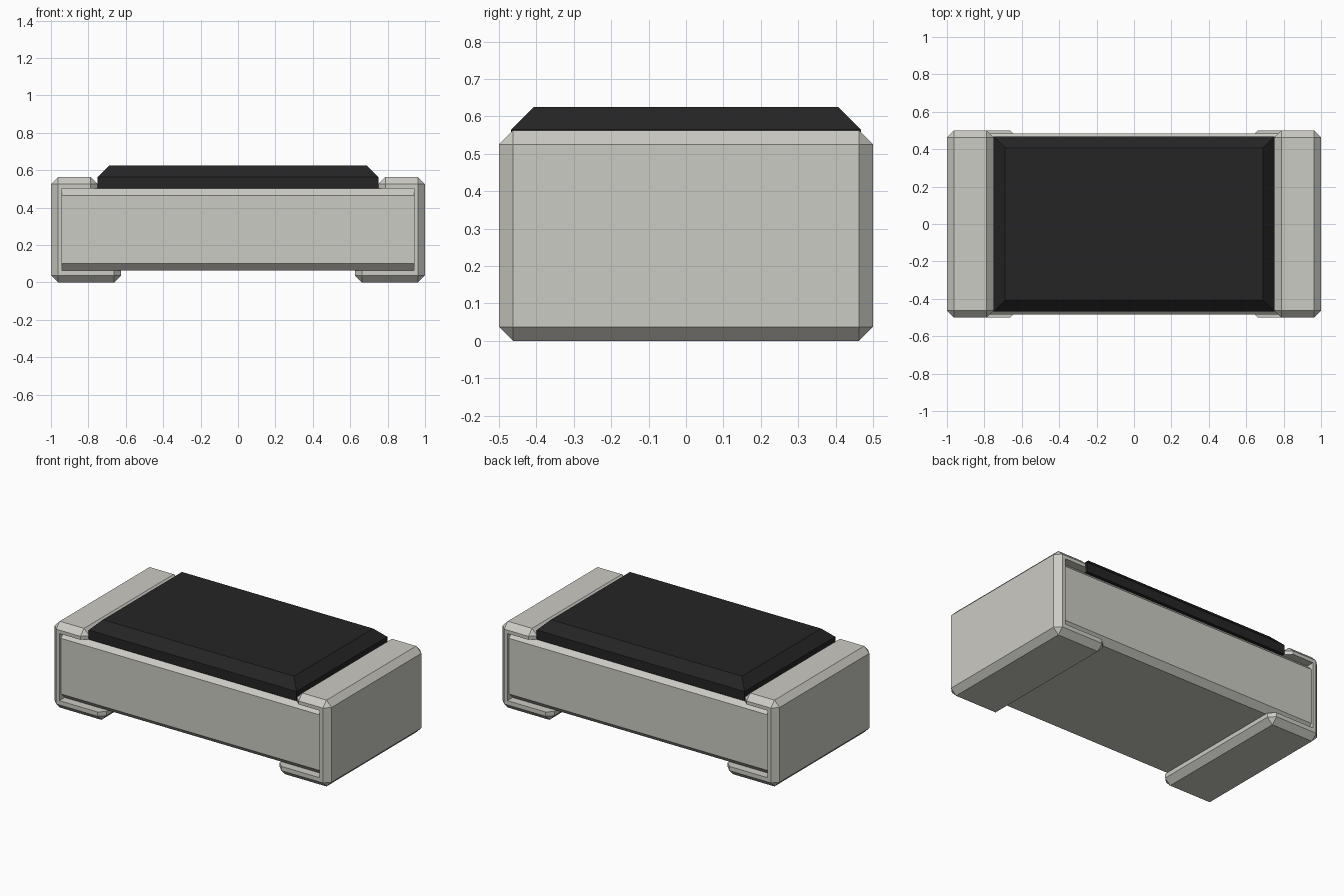
import bpy
import bmesh

default = bpy.data.objects.get("Cube")
if default:
    bpy.data.objects.remove(default, do_unlink=True)


def make_material(name, rgb):
    mat = bpy.data.materials.new(name)
    mat.use_nodes = True
    color = (*rgb, 1.0)
    mat.diffuse_color = color
    mat.node_tree.nodes["Principled BSDF"].inputs["Base Color"].default_value = color
    return mat


metal = make_material("warm_light_grey", (0.60, 0.595, 0.55))
black = make_material("matte_black", (0.018, 0.018, 0.019))


def extrude_profile(name, profile, half_depth, mat, bevel_rule, bevel):
    """Extrude an XZ profile along Y, then chamfer edges chosen by a rule."""
    bm = bmesh.new()
    front = bm.faces.new([bm.verts.new((x, -half_depth, z)) for x, z in profile])
    ext = bmesh.ops.extrude_face_region(bm, geom=[front])
    new_verts = [v for v in ext["geom"] if isinstance(v, bmesh.types.BMVert)]
    bmesh.ops.translate(bm, verts=new_verts, vec=(0, 2 * half_depth, 0))
    bmesh.ops.recalc_face_normals(bm, faces=bm.faces)
    edges = [e for e in bm.edges if bevel_rule(*(v.co for v in e.verts))]
    bmesh.ops.bevel(bm, geom=edges, offset=bevel, offset_type='OFFSET',
                    segments=1, affect='EDGES', profile=0.5)
    bmesh.ops.recalc_face_normals(bm, faces=bm.faces)
    mesh = bpy.data.meshes.new(name)
    bm.to_mesh(mesh)
    bm.free()
    mesh.materials.append(mat)
    obj = bpy.data.objects.new(name, mesh)
    bpy.context.collection.objects.link(obj)
    return obj


def rectangle(half_width, low, high):
    return [(-half_width, low), (half_width, low), (half_width, high), (-half_width, high)]


BODY_LOW, BODY_HIGH, BODY_X = 0.065, 0.503, 0.94

# Ceramic block with chamfered long edges
extrude_profile("ceramic_body", rectangle(BODY_X, BODY_LOW, BODY_HIGH), 0.483, metal,
                lambda a, b: abs(a.x - b.x) > 1, 0.0375)

# Black cover, chamfered around its top
extrude_profile("top_coating", rectangle(0.75, BODY_HIGH, 0.625), 0.468, black,
                lambda a, b: min(a.z, b.z) > 0.6, 0.0605)

# C-shaped end caps wrapping the block, chamfered on the outer edges only
TOP = 0.563
outer = [(0.75, BODY_HIGH), (0.75, TOP), (1, TOP), (1, 0), (0.625, 0), (0.625, BODY_LOW)]
inner = [(BODY_X, BODY_LOW), (BODY_X, BODY_HIGH)]


def is_outer(a, b):
    def on_pad(v):
        return v.z > TOP - 0.01 or v.z < 0.01

    def on_inner(v):
        return abs(abs(v.x) - BODY_X) < 0.01
    if on_inner(a) or on_inner(b):
        return False
    return on_pad(a) or on_pad(b)


for side, label in ((1, "left"), (-1, "right")):
    profile = [(side * x, z) for x, z in outer + inner]
    extrude_profile(label + "_terminal", profile, 0.5, metal, is_outer, 0.0375)
